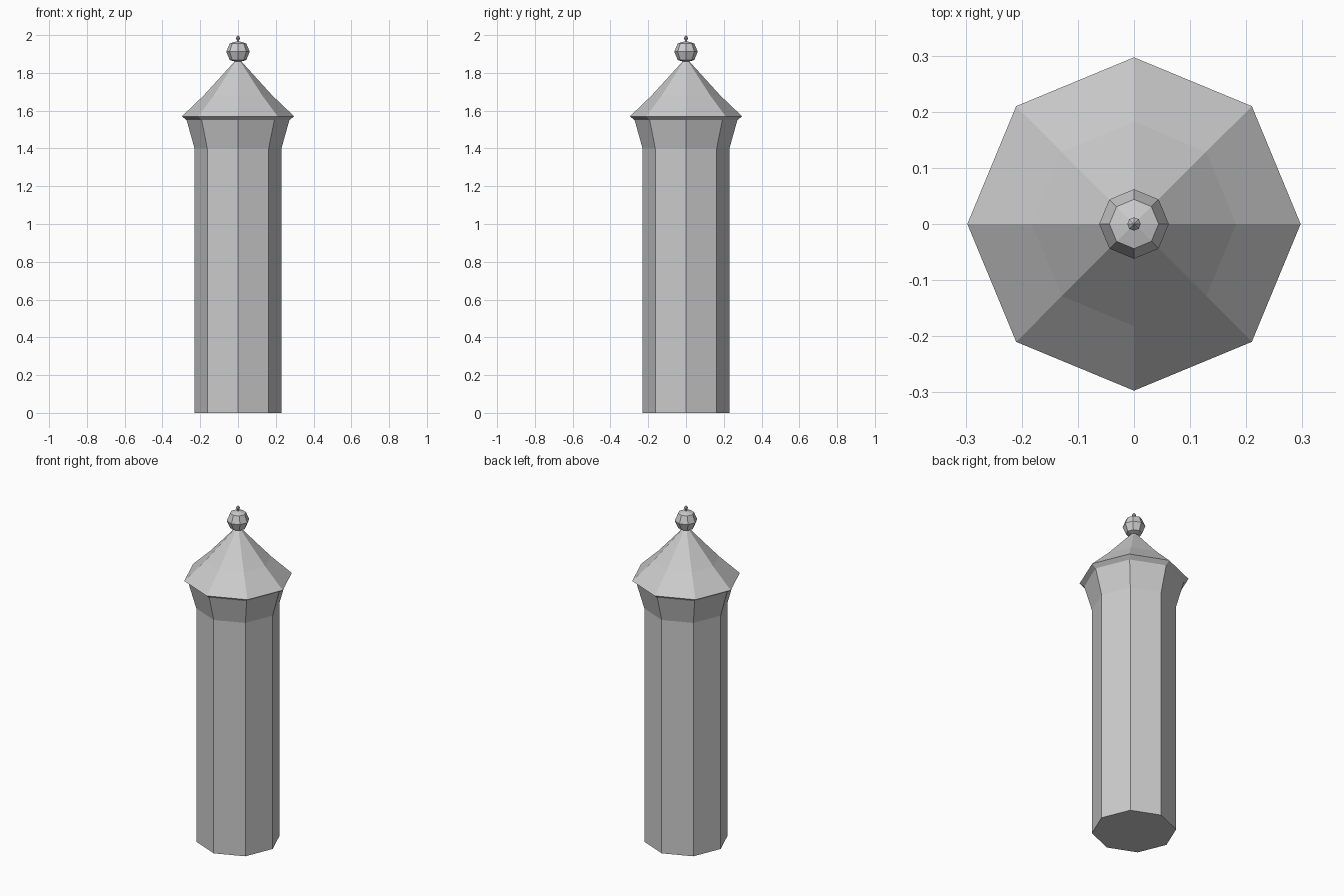
import bpy, bmesh, math

if "Cube" in bpy.data.objects:
    bpy.data.objects.remove(bpy.data.objects["Cube"])

SIDES = 8


def lathe(name, profile):
    """Revolve (radius, z) points into a closed flat-shaded solid."""
    bm = bmesh.new()
    rings = []
    for r, z in profile:
        if r == 0:
            rings.append([bm.verts.new((0, 0, z))] * SIDES)
        else:
            rings.append([bm.verts.new((r * math.cos(math.tau * i / SIDES),
                                        r * math.sin(math.tau * i / SIDES), z))
                          for i in range(SIDES)])
    for low, high in zip(rings, rings[1:]):
        for i in range(SIDES):
            j = (i + 1) % SIDES
            corners = dict.fromkeys((low[i], low[j], high[j], high[i]))
            bm.faces.new(list(corners))
    # Cap open ends
    if profile[0][0] > 0:
        bm.faces.new(rings[0][::-1])
    if profile[-1][0] > 0:
        bm.faces.new(rings[-1])
    bmesh.ops.recalc_face_normals(bm, faces=bm.faces[:])
    mesh = bpy.data.meshes.new(name)
    bm.to_mesh(mesh)
    bm.free()
    obj = bpy.data.objects.new(name, mesh)
    bpy.context.collection.objects.link(obj)
    return obj


# Shaft, flared collar, eave and two-pitch roof
lathe("tower_body", [(0.23, 0), (0.23, 1.40), (0.272, 1.55), (0.297, 1.57),
                     (0.182, 1.68), (0, 1.88)])

# Faceted ball on the roof tip
R, CZ = 0.062, 1.912
ball = [(R * math.sin(math.pi * k / 4), CZ - R * math.cos(math.pi * k / 4))
        for k in (1, 2, 3)]
lathe("roof_ball", [(0, CZ - R + 0.005)] + ball + [(0, CZ + R - 0.005)])

# Small pointed finial
lathe("finial", [(0.006, 1.95), (0.006, 1.973), (0.012, 1.985), (0, 2.0)])
